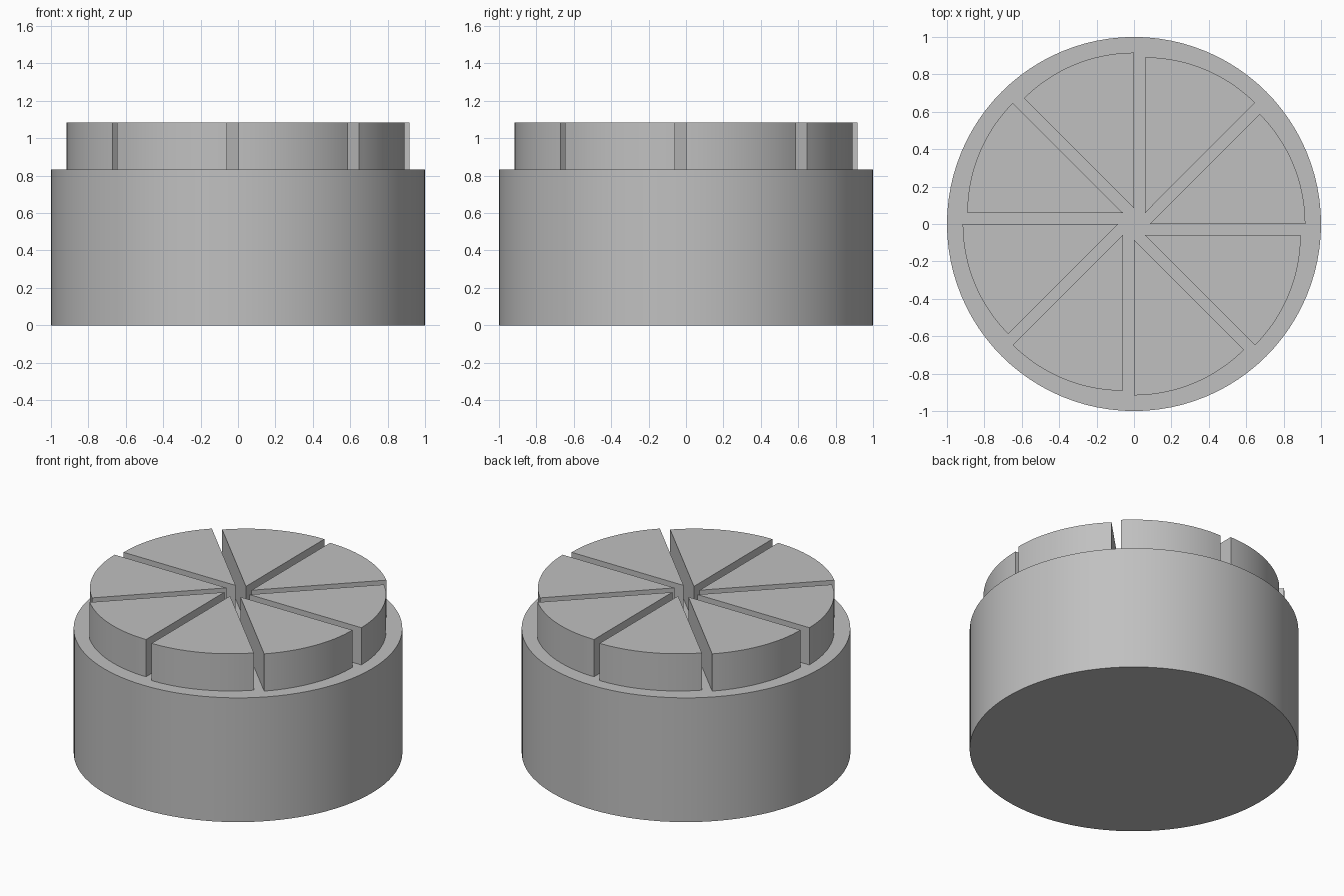
import bpy, bmesh
from math import pi, cos, sin, radians
from mathutils import Matrix

cube = bpy.data.objects.get("Cube")
if cube:
    bpy.data.objects.remove(cube, do_unlink=True)

BODY_HEIGHT = 0.834
WEDGE_HEIGHT = 0.25
SECTOR_RADIUS = 0.832
OFFSET = 0.084        # shift of each sector away from the centre
COUNT = 8

grey = bpy.data.materials.new("plain grey")
grey.use_nodes = True
colour = (0.53, 0.53, 0.53, 1)
grey.diffuse_color = colour
grey.node_tree.nodes["Principled BSDF"].inputs["Base Color"].default_value = colour


def prism(name, outline, z, height):
    """Extrude a closed flat outline upward into a solid."""
    bm = bmesh.new()
    base = bm.faces.new([bm.verts.new((x, y, z)) for x, y in outline])
    top = bmesh.ops.extrude_face_region(bm, geom=[base])["geom"]
    bmesh.ops.translate(bm, vec=(0, 0, height),
                        verts=[v for v in top if isinstance(v, bmesh.types.BMVert)])
    bmesh.ops.recalc_face_normals(bm, faces=bm.faces)
    mesh = bpy.data.meshes.new(name)
    bm.to_mesh(mesh)
    bm.free()
    mesh.materials.append(grey)
    obj = bpy.data.objects.new(name, mesh)
    bpy.context.collection.objects.link(obj)
    bpy.ops.object.select_all(action="DESELECT")
    obj.select_set(True)
    bpy.context.view_layer.objects.active = obj
    bpy.ops.object.shade_smooth_by_angle(angle=radians(30))
    return obj


def arc(radius, sweep, steps, shift=0):
    return [(shift + radius * cos(sweep * i / steps), radius * sin(sweep * i / steps))
            for i in range(steps + 1)]


# Round body
prism("body", arc(1, 2 * pi, 96)[:-1], 0, BODY_HEIGHT)

# Ring of raised sectors, separated by slots
sector = [(OFFSET, 0)] + arc(SECTOR_RADIUS, 2 * pi / COUNT, 16, OFFSET)
for i in range(COUNT):
    wedge = prism(f"raised_wedge_{i + 1}", sector, BODY_HEIGHT, WEDGE_HEIGHT)
    wedge.data.transform(Matrix.Rotation(2 * pi * i / COUNT, 4, "Z"))
